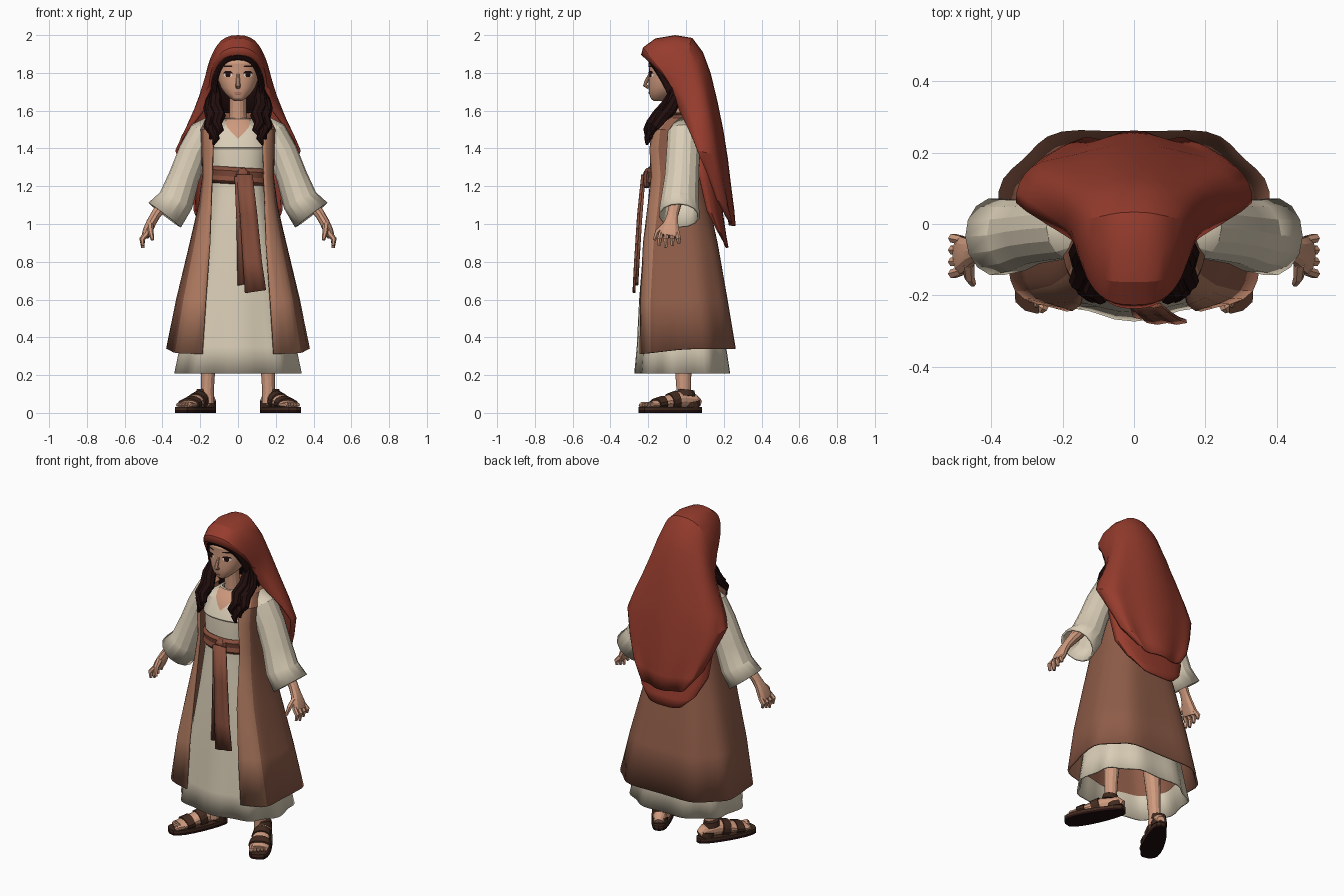
import bpy, bmesh, math
from mathutils import Vector
from mathutils.bvhtree import BVHTree


def material(name, r, g, b):
    m = bpy.data.materials.new(name)
    lin = [((c / 255 + 0.055) / 1.055) ** 2.4 for c in (r, g, b)]
    m.diffuse_color = (*lin, 1)
    return m


RED = material("veil red", 150, 60, 45)
CREAM = material("cream linen", 217, 205, 182)
BROWN = material("coat brown", 142, 92, 72)
TAN = material("lapel tan", 181, 126, 99)
SASH = material("sash brown", 132, 77, 59)
SKIN = material("skin", 207, 154, 126)
DARK = material("dark hair", 33, 13, 13)
LEATHER = material("sandal leather", 66, 42, 31)
LIPS = material("lips", 180, 116, 100)
WHITE = material("eye white", 232, 226, 218)


def spow(v, p):
    return math.copysign(abs(v) ** p, v)


def loft(name, rows, mats, closed=True, caps=False, thick=0, fix=False, rule=None):
    """Skin a mesh over rows of points."""
    n = len(rows[0])
    verts = [tuple(p) for r in rows for p in r]
    faces, cols = [], []
    for i in range(len(rows) - 1):
        for j in range(n if closed else n - 1):
            k = (j + 1) % n
            faces.append((i * n + j, i * n + k, (i + 1) * n + k, (i + 1) * n + j))
            cols.append(j)
    if caps:
        faces += [tuple(range(n))[::-1], tuple(range(len(verts) - n, len(verts)))]
        cols += [0, 0]
    me = bpy.data.meshes.new(name)
    me.from_pydata(verts, [], faces)
    for m in mats if isinstance(mats, list) else [mats]:
        me.materials.append(m)
    if rule:
        for p in me.polygons:
            p.material_index = rule(cols[p.index])
    if fix:
        bm = bmesh.new()
        bm.from_mesh(me)
        bmesh.ops.recalc_face_normals(bm, faces=bm.faces)
        bm.to_mesh(me)
        bm.free()
    ob = bpy.data.objects.new(name, me)
    bpy.context.collection.objects.link(ob)
    if thick:
        s = ob.modifiers.new("thickness", "SOLIDIFY")
        s.thickness, s.offset = thick, -1
    return ob


def ring(z, rx, yf, yb, p=0.85, n=32, gap=0, fold=0, k=9):
    """Rounded body section, optionally open by +-gap at the front."""
    a0 = math.asin((gap / rx) ** (1 / p)) if gap else 0
    pts = []
    for j in range(n + 1 if gap else n):
        a = a0 + (2 * math.pi - 2 * a0) * j / n
        f = 1 + fold * math.cos(k * a)
        pts.append((rx * f * spow(math.sin(a), p),
                    (yf + yb) / 2 - (yb - yf) / 2 * f * spow(math.cos(a), p), z))
    return pts


def tube(name, path, mat, n=10, side=(0, 1, 0), caps=True, thick=0):
    """Oval tube: path entries are x, y, z, cross radius, side radius."""
    c = [Vector(p[:3]) for p in path]
    rows = []
    for i, p in enumerate(path):
        t = (c[min(i + 1, len(c) - 1)] - c[max(i - 1, 0)]).normalized()
        s = Vector(side)
        s = (s - t * s.dot(t)).normalized()
        u = t.cross(s)
        rows.append([c[i] + u * p[3] * math.cos(a) + s * p[4] * math.sin(a)
                     for a in (2 * math.pi * j / n for j in range(n))])
    return loft(name, rows, mat, True, caps, thick, True)


def arch(name, rows, mat, n=20, p=0.8, thick=0.012, wave=0.0):
    """Draped cloth: rows are half width, edge y, edge z, middle y, middle z, sweep."""
    out = []
    for i, (w, ye, ze, ym, zm, *q) in enumerate(rows):
        r = []
        for j in range(n + 1):
            a = (j / n - 0.5) * math.pi
            s, c = spow(math.sin(a), p), max(math.cos(a), 0) ** p
            dy = wave * i / len(rows) * math.cos(6 * a) * c
            r.append((w * s, ye + (ym - ye) * c ** (q[0] if q else 1) + dy, ze + (zm - ze) * c))
        out.append(r)
    return loft(name, out, mat, closed=False, thick=thick)


def decal(name, target, rows, mat, lift=0.003, n=6):
    """Thin patch laid on the front of a surface: rows are z, x0, x1."""
    me = target.data
    tree = BVHTree.FromPolygons([v.co for v in me.vertices], [p.vertices[:] for p in me.polygons])
    out = []
    for z, x0, x1 in rows:
        r = []
        for j in range(n + 1):
            x = x0 + (x1 - x0) * j / n
            hit = tree.ray_cast(Vector((x, -2, z)), Vector((0, 1, 0)))[0]
            r.append((x, (hit.y if hit else -0.1) - lift, z))
        out.append(r)
    loft(name, out, mat, closed=False)


# Dress with a brown lining
dress_rows = ((0.21, 0.33, -0.265, 0.235, 0.035), (0.35, 0.305, -0.255, 0.215, 0.025),
              (0.6, 0.262, -0.245, 0.18, 0.015), (0.9, 0.2, -0.222, 0.13, 0.01),
              (1.15, 0.155, -0.198, 0.08, 0), (1.25, 0.148, -0.188, 0.065, 0), (1.32, 0.15, -0.19, 0.06, 0),
              (1.395, 0.158, -0.185, 0.06, 0), (1.405, 0.162, -0.191, 0.06, 0),
              (1.5, 0.15, -0.15, 0.05, 0), (1.56, 0.07, -0.098, 0.02, 0))
dress = loft("dress", [ring(z, rx, yf, yb, fold=f, n=54) for z, rx, yf, yb, f in dress_rows],
             CREAM, thick=0.01)
loft("dress_lining", [ring(z, rx - 0.016, yf + 0.016, yb - 0.016, fold=f, n=54)
                      for z, rx, yf, yb, f in dress_rows[1:4]], BROWN)
decal("neckline", dress, [(1.452, -0.002, 0.002), (1.48, -0.03, 0.03), (1.51, -0.055, 0.055),
                          (1.535, -0.065, 0.065), (1.555, -0.062, 0.062)], SKIN, 0.004, 8)

# Open coat with paler lapels
NC = 40
coat_rows = [ring(z, rx, yf, yb, 0.7, NC, g, f, 7) for z, rx, yf, yb, g, f in (
    (0.34, 0.375, -0.268, 0.268, 0.195, 0.03), (0.6, 0.325, -0.264, 0.225, 0.175, 0.022),
    (0.9, 0.255, -0.248, 0.17, 0.152, 0.012), (1.1, 0.21, -0.228, 0.125, 0.145, 0.005),
    (1.25, 0.19, -0.212, 0.1, 0.14, 0), (1.4, 0.195, -0.215, 0.09, 0.135, 0),
    (1.5, 0.2, -0.195, 0.085, 0.13, 0), (1.56, 0.17, -0.13, 0.07, 0.115, 0),
    (1.59, 0.11, -0.08, 0.05, 0.08, 0))]
coat_rows[0] = [(x, y, z - 0.03 * max(0, -y / 0.26)) for x, y, z in coat_rows[0]]
loft("coat", coat_rows, [BROWN, TAN], closed=False, thick=0.012,
     rule=lambda j: int(j < 4 or j >= NC - 4))

# Belt, knot and hanging sash tails
loft("belt", [[(x, y, z2 - 0.06 * x) for x, y, z2 in ring(z, rx, yf, 0.075, n=32)] for z, rx, yf in (
    (1.21, 0.152, -0.2), (1.225, 0.16, -0.21), (1.25, 0.155, -0.203),
    (1.28, 0.16, -0.21), (1.3, 0.152, -0.2))], SASH, thick=0.01)
tube("sash_knot", [(0.02, -0.2, 1.29, 0.012, 0.02), (0.025, -0.208, 1.27, 0.018, 0.036),
                   (0.03, -0.21, 1.22, 0.02, 0.036), (0.035, -0.208, 1.195, 0.015, 0.03)],
     SASH, 8, (1, 0, 0))
for name, rows in (("sash_tail_back", [(-0.015, 0.03, -0.215, 1.25), (-0.005, 0.06, -0.234, 1.0),
                                       (0.0, 0.08, -0.253, 0.69)]),
                   ("sash_tail_front", [(-0.005, 0.075, -0.222, 1.26), (0.012, 0.1, -0.244, 1.05),
                                        (0.028, 0.125, -0.26, 0.8), (0.038, 0.147, -0.268, 0.65)])):
    loft(name, [[(x0 + (x1 - x0) * j / 4, y - 0.005 * (j % 2), z - 0.004 * (4 - j) * (z < 0.7))
                 for j in range(5)] for x0, x1, y, z in rows], SASH, closed=False, thick=0.01)

# Head, neck and face
head = loft("head", [ring(z, rx, yf, yb, 0.9, 28) for z, rx, yf, yb in (
    (1.652, 0.02, -0.172, -0.12), (1.664, 0.04, -0.186, -0.09), (1.69, 0.068, -0.195, -0.05),
    (1.72, 0.09, -0.198, 0.0), (1.76, 0.106, -0.198, 0.03), (1.8, 0.114, -0.195, 0.05),
    (1.85, 0.116, -0.198, 0.06), (1.9, 0.1, -0.175, 0.05), (1.945, 0.06, -0.12, 0.0))],
    SKIN, caps=True)
tube("neck", [(0, -0.045, 1.46, 0.06, 0.06), (0, -0.048, 1.53, 0.055, 0.056), (0, -0.055, 1.58, 0.044, 0.046),
              (0, -0.065, 1.7, 0.044, 0.046)], SKIN, 14)
tube("nose", [(0, -0.19, 1.8, 0.006, 0.007), (0, -0.211, 1.752, 0.01, 0.011),
              (0, -0.218, 1.735, 0.011, 0.013), (0, -0.198, 1.722, 0.008, 0.012)], SKIN, 8, (1, 0, 0))
decal("upper_lip", head, [(1.693, -0.024, 0.024), (1.699, -0.014, 0.014)], LIPS, 0.005)
decal("lower_lip", head, [(1.683, -0.012, 0.012), (1.692, -0.022, 0.022)], LIPS, 0.006)
for s, tag in ((1, "left"), (-1, "right")):
    x = 0.053 * s
    decal("eye_white_" + tag, head, [(1.778, x - .012, x + .012), (1.786, x - .023, x + .023),
                                     (1.798, x - .021, x + .021), (1.804, x - .012, x + .012)], WHITE)
    decal("iris_" + tag, head, [(1.777, x - .008, x + .008), (1.784, x - .013, x + .013),
                                (1.797, x - .013, x + .013), (1.804, x - .008, x + .008)], DARK, 0.005)
    decal("lash_" + tag, head, [(1.798, x - .026, x + .026), (1.809, x - .016, x + .016)], DARK, 0.006)
    decal("brow_" + tag, head, [(1.83, x - .027, x + .027), (1.838, x - .018, x + .02)], DARK, 0.005)
    # ear
    tube("ear_" + tag, [(0.113 * s, -0.06, 1.745, 0.006, 0.008), (0.118 * s, -0.06, 1.765, 0.01, 0.016),
                        (0.122 * s, -0.055, 1.795, 0.01, 0.02), (0.117 * s, -0.055, 1.815, 0.006, 0.01)], SKIN, 8)

# Hair framing the face and wavy locks
arch("hair_fringe", [(0.121, -0.09, 1.66, -0.206, 1.868, 1.3), (0.128, -0.075, 1.64, -0.213, 1.89, 1.3),
                     (0.138, -0.05, 1.62, -0.18, 1.935, 1.2), (0.145, -0.02, 1.6, -0.06, 1.965),
                     (0.15, 0.0, 1.6, 0.08, 1.8), (0.13, 0.0, 1.5, 0.08, 1.55)], DARK, 18)
for s, tag in ((1, "left"), (-1, "right")):
    for i, (dx, dy, dz) in enumerate(((0, 0, 0), (-0.022, -0.005, 0.05), (0.018, 0.02, 0.03))):
        path = [(0.125, -0.05, 1.74, 0.018), (0.128, -0.07, 1.66, 0.03), (0.136, -0.1, 1.6, 0.034),
                (0.12, -0.145, 1.54, 0.034), (0.136, -0.18, 1.49, 0.029), (0.116, -0.203, 1.45, 0.02),
                (0.13, -0.208, 1.42, 0.006)]
        tube(f"hair_lock_{tag}_{i}", [(s * (x + dx * min(1, (1.76 - z) * 5)), y + dy, z + dz * (1.75 - z) * 3,
                                       r, r) for x, y, z, r in path], DARK, 8)

# Veil over the head with a longer under layer
arch("veil", [(0.142, -0.06, 1.69, -0.238, 1.895, 1.35), (0.155, -0.055, 1.67, -0.228, 1.935, 1.3),
              (0.165, -0.05, 1.65, -0.165, 1.982, 1.2), (0.174, -0.045, 1.63, -0.06, 2.0),
              (0.183, -0.04, 1.61, 0.03, 1.985), (0.198, -0.03, 1.59, 0.085, 1.91),
              (0.222, -0.015, 1.56, 0.125, 1.8), (0.262, 0.01, 1.51, 0.16, 1.65),
              (0.302, 0.035, 1.455, 0.19, 1.5), (0.332, 0.06, 1.39, 0.213, 1.35),
              (0.29, 0.11, 1.27, 0.23, 1.2), (0.235, 0.16, 1.13, 0.245, 1.08),
              (0.16, 0.215, 1.03, 0.252, 0.99)], RED, 22, wave=0.012)
arch("veil_under_layer", [(0.24, 0.04, 1.42, 0.15, 1.4), (0.245, 0.07, 1.25, 0.175, 1.2),
                          (0.235, 0.11, 1.07, 0.2, 1.03), (0.19, 0.16, 0.97, 0.215, 0.93),
                          (0.12, 0.2, 0.9, 0.225, 0.875)], RED, 16)

# Sleeves, arms, hands, legs and sandals, both sides
for s, tag in ((1, "left"), (-1, "right")):
    def mir(path):
        return [(s * p[0], *p[1:]) for p in path]

    tube("sleeve_" + tag, mir([(0.13, -0.01, 1.53, 0.05, 0.06), (0.18, -0.01, 1.48, 0.08, 0.088),
                               (0.235, -0.015, 1.38, 0.08, 0.09), (0.285, -0.022, 1.25, 0.082, 0.092),
                               (0.328, -0.032, 1.125, 0.095, 0.102), (0.388, -0.036, 1.047, 0.108, 0.11)]),
         CREAM, 14, caps=False, thick=0.012)
    tube("arm_" + tag, mir([(0.27, -0.03, 1.28, 0.04, 0.04), (0.37, -0.05, 1.14, 0.036, 0.036),
                            (0.435, -0.07, 1.05, 0.026, 0.03), (0.458, -0.078, 1.01, 0.026, 0.038),
                            (0.478, -0.086, 0.965, 0.026, 0.054), (0.49, -0.092, 0.935, 0.021, 0.053)]), SKIN)
    for i in range(4):
        y = -0.132 + 0.029 * i
        end = 0.873 + 0.012 * abs(i - 1)
        tube(f"finger_{tag}_{i}", mir([(0.484, y, 0.95, 0.015, 0.013), (0.508, y * 1.15 + 0.012, 0.92, 0.015, 0.014),
                                       (0.503, y * 1.22 + 0.018, end, 0.009, 0.009)]), SKIN, 6)
    tube("thumb_" + tag, mir([(0.466, -0.11, 0.995, 0.018, 0.018), (0.462, -0.15, 0.96, 0.015, 0.015),
                              (0.452, -0.168, 0.915, 0.009, 0.009)]), SKIN, 6)
    tube("leg_" + tag, mir([(0.16, -0.012, 0.05, 0.034, 0.038), (0.162, -0.012, 0.12, 0.034, 0.038),
                            (0.158, -0.015, 0.24, 0.038, 0.044), (0.13, -0.02, 0.6, 0.06, 0.06)]), SKIN, 12)

    # foot frame: distance along the foot, sideways offset, height
    K = 1.13
    d = Vector((0.47 * s, -0.883, 0))
    q = Vector((0.883 * s, 0.47, 0))

    def at(u, v, z):
        return Vector((0.133 * s, 0.082, 0)) + d * u * K + q * v * K + Vector((0, 0, z))

    outline = []
    for j in range(20):
        a = 2 * math.pi * j / 20
        u = 0.163 - 0.163 * math.cos(a)
        outline.append((u, (0.044 + 0.06 * u) * spow(math.sin(a), 0.6)))
    loft("sandal_sole_" + tag, [[at(u, v, z) for u, v in outline] for z in (0, 0.014)], DARK, caps=True, fix=True)
    loft("sandal_footbed_" + tag, [[at(u, v, z) for u, v in outline] for z in (0.014, 0.03)], LEATHER,
         caps=True, fix=True)

    def foot_tube(name, sec, mat):
        tube(name, [(*at(u, 0, z), rz, rs * K) for u, z, rz, rs in sec], mat, 14, q)

    foot_tube("foot_" + tag, [(0.012, 0.05, 0.022, 0.02), (0.04, 0.065, 0.037, 0.034),
                              (0.11, 0.07, 0.046, 0.037), (0.18, 0.058, 0.036, 0.044),
                              (0.25, 0.044, 0.021, 0.05), (0.275, 0.042, 0.017, 0.046)], SKIN)
    foot_tube("toe_strap_" + tag, [(0.205, 0.051, 0.04, 0.054), (0.245, 0.046, 0.031, 0.057)], LEATHER)
    foot_tube("instep_strap_" + tag, [(0.13, 0.067, 0.052, 0.046), (0.17, 0.059, 0.046, 0.05)], LEATHER)
    tube("ankle_strap_" + tag, [(*at(0.083, 0, 0.09), 0.05, 0.05), (*at(0.08, 0, 0.122), 0.043, 0.045)],
         LEATHER, 14, q)
    tube("heel_strap_" + tag, [(*at(0.05, 0, 0.03), 0.046, 0.045), (*at(0.055, 0, 0.06), 0.05, 0.046)],
         LEATHER, 14, q)
    for i in range(5):
        v = -0.036 + 0.018 * i
        r = 0.015 if i == 0 else 0.0105
        tube(f"toe_{tag}_{i}", [(*at(0.26, v, 0.043), r, r), (*at(0.3 - 0.005 * i, v, 0.043), r, r),
                                (*at(0.31 - 0.005 * i, v, 0.038), r * 0.5, r * 0.5)], SKIN, 6, q)

# Soft shading with crisp edges
bpy.context.view_layer.update()
for ob in bpy.context.scene.objects:
    ob.select_set(True)
    bpy.context.view_layer.objects.active = ob
bpy.ops.object.shade_smooth_by_angle(angle=math.radians(22))
